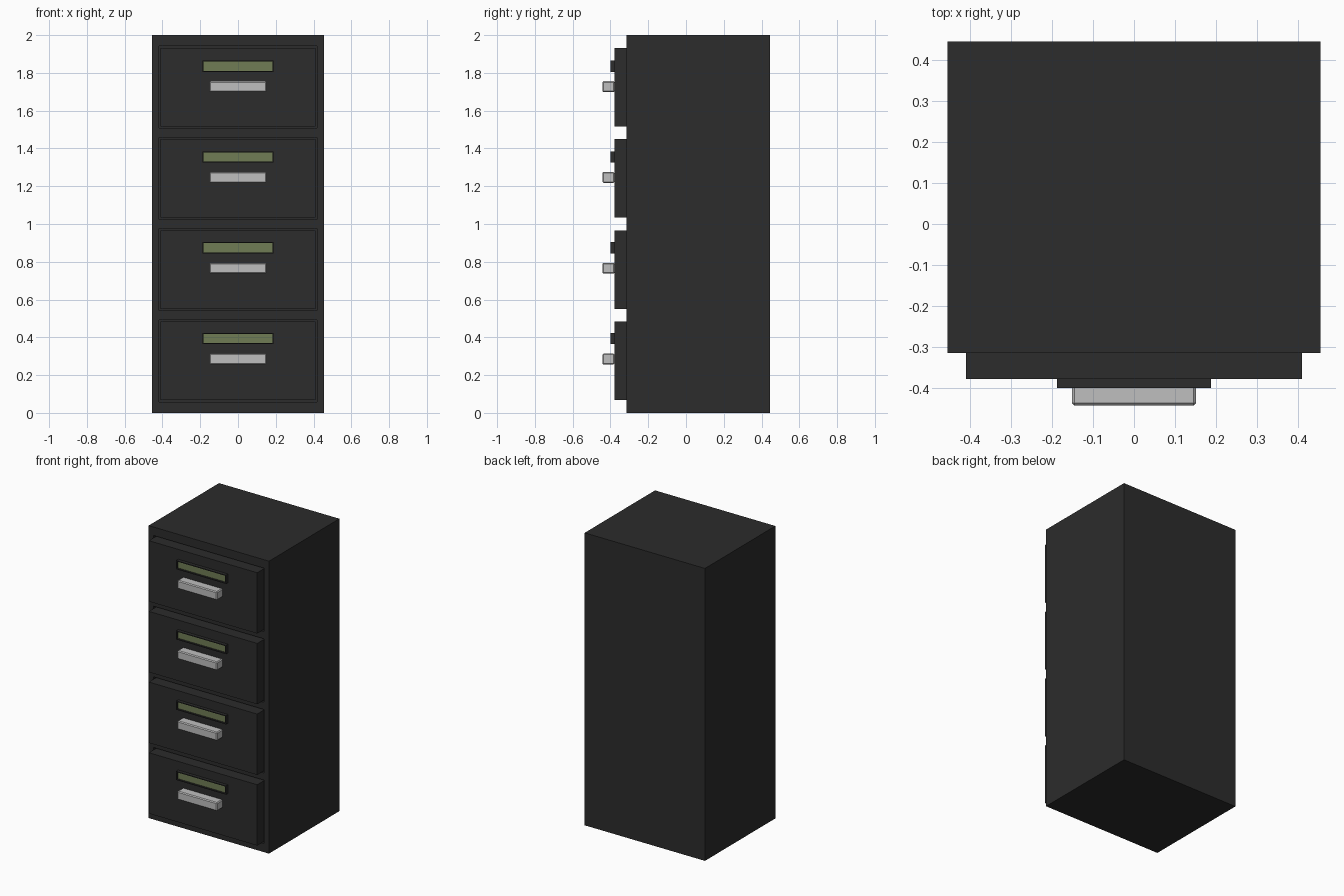
import bpy
import bmesh
from mathutils import Vector

if "Cube" in bpy.data.objects:
    bpy.data.objects.remove(bpy.data.objects["Cube"], do_unlink=True)


def material(name, colour):
    m = bpy.data.materials.new(name)
    m.use_nodes = True
    m.diffuse_color = (*colour, 1)
    bsdf = next(n for n in m.node_tree.nodes if n.type == "BSDF_PRINCIPLED")
    bsdf.inputs["Base Color"].default_value = (*colour, 1)
    bsdf.inputs["Roughness"].default_value = 0.6
    return m


charcoal = material("charcoal paint", (0.025, 0.025, 0.025))
olive = material("olive label", (0.16, 0.20, 0.09))
silver = material("silver metal", (0.52, 0.52, 0.52))


def box(name, half_width, y, z, mat):
    """Box centred on x = 0, spanning the given y and z ranges."""
    bm = bmesh.new()
    bmesh.ops.create_cube(bm, size=1)
    bmesh.ops.scale(bm, verts=bm.verts, vec=(2 * half_width, y[1] - y[0], z[1] - z[0]))
    bmesh.ops.translate(bm, verts=bm.verts, vec=(0, sum(y) / 2, sum(z) / 2))
    mesh = bpy.data.meshes.new(name)
    bm.to_mesh(mesh)
    bm.free()
    mesh.materials.append(mat)
    obj = bpy.data.objects.new(name, mesh)
    bpy.context.collection.objects.link(obj)
    return obj


def apply_modifier(obj, mod):
    bpy.context.view_layer.objects.active = obj
    bpy.ops.object.modifier_apply(modifier=mod.name)


def recess_front(obj, border, depth, mat):
    """Inset the front face and push it in; the floor takes the given material."""
    obj.data.materials.append(mat)
    bm = bmesh.new()
    bm.from_mesh(obj.data)
    face = min(bm.faces, key=lambda f: f.calc_center_median().y)
    bmesh.ops.inset_region(bm, faces=[face], thickness=border)
    # Second, zero-width inset becomes the recess walls
    bmesh.ops.inset_region(bm, faces=[face], thickness=0)
    bmesh.ops.translate(bm, verts=face.verts, vec=Vector((0, depth, 0)))
    face.material_index = 1
    bm.to_mesh(obj.data)
    bm.free()


FRONT = -0.315
PANEL = -0.378
MARGIN = 0.009
POCKET = 0.03

cabinet = box("cabinet_body", 0.455, (FRONT, 0.445), (0, 2), charcoal)

for i in range(4):
    mid = 0.275 + i * 0.4833
    low, high = mid - 0.208, mid + 0.208

    # Shallow opening in the cabinet front, slightly larger than the drawer
    cutter = box("opening_cutter", 0.41 + MARGIN, (FRONT - 0.1, FRONT + POCKET),
                 (low - MARGIN, high + MARGIN), charcoal)
    cutter.hide_render = True
    cut = cabinet.modifiers.new("opening", "BOOLEAN")
    cut.operation = "DIFFERENCE"
    cut.solver = "EXACT"
    cut.object = cutter
    apply_modifier(cabinet, cut)
    bpy.data.objects.remove(cutter, do_unlink=True)

    # Drawer front
    box(f"drawer_{i + 1}", 0.41, (PANEL, FRONT + POCKET), (low, high), charcoal)

    # Label holder with a sunken label
    label_z = 0.394 + i * 0.4805
    holder = box(f"label_holder_{i + 1}", 0.188, (-0.4, PANEL),
                 (label_z - 0.03, label_z + 0.03), charcoal)
    recess_front(holder, 0.008, 0.012, olive)

    # Pull handle with chamfered edges
    pull_z = 0.285 + i * 0.4807
    pull = box(f"handle_{i + 1}", 0.151, (-0.443, PANEL),
               (pull_z - 0.029, pull_z + 0.029), silver)
    chamfer = pull.modifiers.new("chamfer", "BEVEL")
    chamfer.width = 0.006
    chamfer.segments = 1
    apply_modifier(pull, chamfer)
